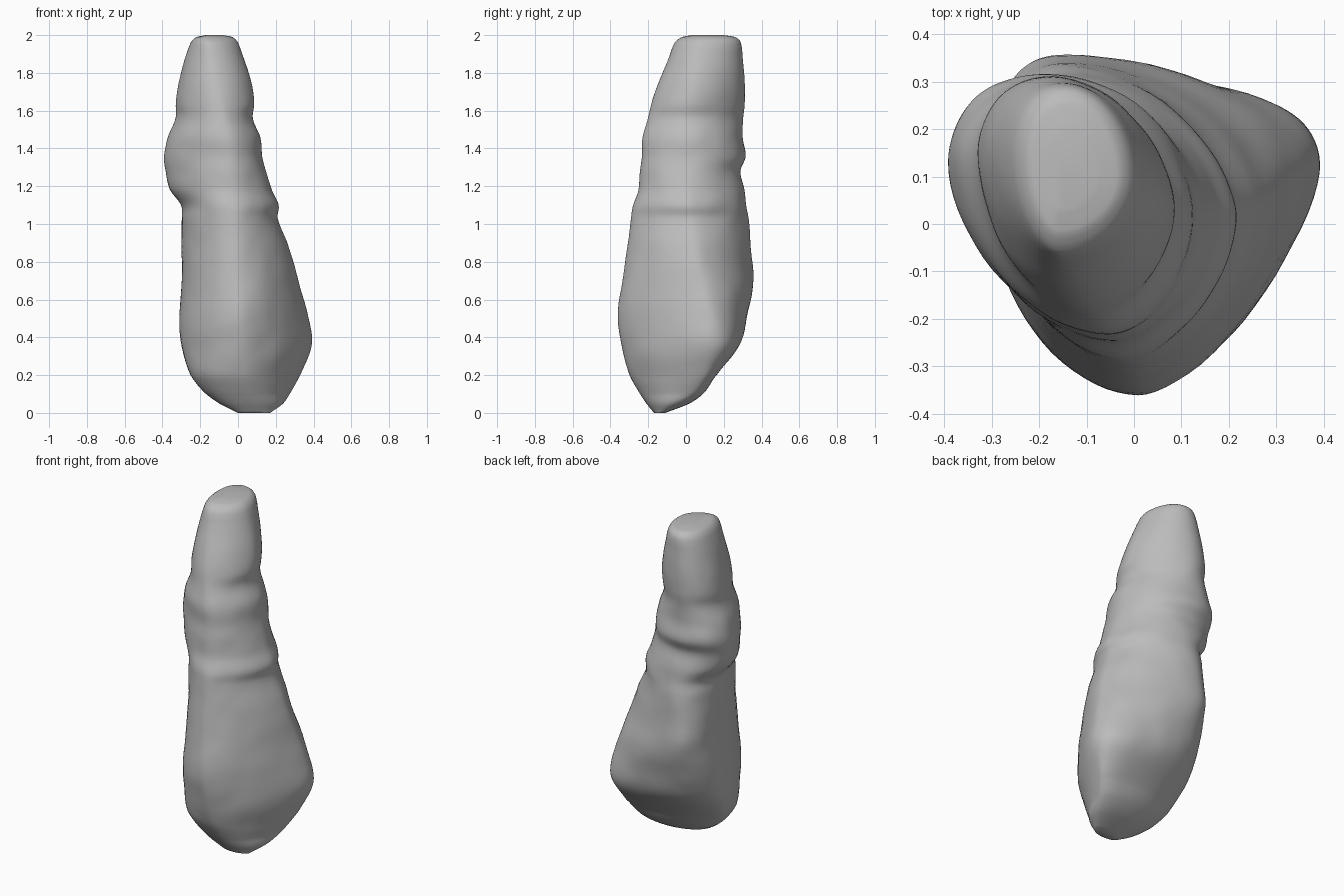
import bpy, bmesh, math
from mathutils import Vector, noise

if "Cube" in bpy.data.objects:
    bpy.data.objects.remove(bpy.data.objects["Cube"], do_unlink=True)

# Cross-section extents up the spire: height, left edge, right edge, front edge, back edge
SECTIONS = [
    (0.00, 0.00, 0.17, -0.17, -0.11), (0.05, -0.10, 0.24, -0.21, 0.02),
    (0.11, -0.18, 0.28, -0.25, 0.10), (0.20, -0.25, 0.33, -0.30, 0.16),
    (0.35, -0.30, 0.39, -0.34, 0.28), (0.50, -0.31, 0.37, -0.36, 0.32),
    (0.70, -0.30, 0.32, -0.34, 0.36), (0.90, -0.30, 0.26, -0.31, 0.34),
    (1.03, -0.30, 0.21, -0.29, 0.33), (1.10, -0.30, 0.22, -0.28, 0.32),
    (1.18, -0.36, 0.18, -0.25, 0.31), (1.28, -0.38, 0.15, -0.24, 0.29),
    (1.36, -0.39, 0.13, -0.23, 0.32), (1.46, -0.37, 0.12, -0.23, 0.30),
    (1.56, -0.33, 0.08, -0.20, 0.30), (1.64, -0.33, 0.09, -0.18, 0.31),
    (1.76, -0.31, 0.07, -0.14, 0.31), (1.88, -0.28, 0.03, -0.09, 0.30),
    (1.96, -0.25, 0.00, -0.06, 0.29), (1.99, -0.22, -0.03, -0.02, 0.26),
    (2.00, -0.17, -0.08, 0.03, 0.20),
]
# Outline shape by height: height, front x, back x, right y, left y,
# then the fullness of the back right, back left, front left and front right corners
SHAPES = [
    (0.0, 0.08, 0.1, -0.13, -0.14, 2.2, 2.0, 2.2, 1.8),
    (0.1, 0.05, 0.14, 0.02, -0.07, 2.5, 1.9, 2.3, 1.7),
    (0.2, 0.03, 0.17, 0.09, -0.03, 2.5, 1.9, 2.3, 1.6),
    (0.36, 0.02, 0.08, 0.13, 0.06, 2.4, 2.0, 2.0, 1.55),
    (0.5, 0.01, -0.02, 0.12, 0.09, 2.0, 2.3, 1.85, 1.55),
    (0.75, 0.0, -0.15, 0.07, 0.11, 1.65, 2.6, 1.85, 1.65),
    (1.1, -0.03, -0.12, 0.02, 0.1, 1.7, 2.2, 1.85, 1.75),
    (1.4, -0.05, -0.18, 0.02, 0.14, 1.95, 2.1, 1.85, 1.95),
    (1.65, -0.1, -0.18, 0.04, 0.14, 1.65, 2.1, 1.85, 1.75),
    (2.0, -0.16, -0.14, 0.1, 0.14, 2.0, 2.2, 1.9, 1.9),
]
STEPS = 5
QUARTER = 20


def shape_at(z):
    """Outline shape blended between the two nearest heights."""
    for a, b in zip(SHAPES, SHAPES[1:]):
        if z <= b[0]:
            t = (z - a[0]) / (b[0] - a[0])
            return [p + (q - p) * t for p, q in zip(a, b)][1:]
    return SHAPES[-1][1:]


def smooth_rows(rows):
    """Cubic interpolation between the rows, with slopes taken over height."""
    def slope(i):
        lo, hi = rows[max(i - 1, 0)], rows[min(i + 1, len(rows) - 1)]
        return [(h - l) / (hi[0] - lo[0]) for l, h in zip(lo, hi)]
    for i in range(len(rows) - 1):
        a, b, sa, sb = rows[i], rows[i + 1], slope(i), slope(i + 1)
        d = b[0] - a[0]
        for k in range(STEPS):
            t = k / STEPS
            e = t * t * (3 - 2 * t)
            row = [p + (q - p) * e + d * (m * t * (1 - t) ** 2 - n * t * t * (1 - t))
                   for p, q, m, n in zip(a, b, sa, sb)]
            row[0] = a[0] + d * t
            yield row
    yield list(rows[-1])


def outline(row):
    """Closed outline made of four rounded corners with their own fullness."""
    z, left, right, front, back = row
    fx, bx, ry, ly, *powers = shape_at(z)
    fx, bx = (min(max(x, left), right) for x in (fx, bx))
    ry, ly = (min(max(y, front), back) for y in (ry, ly))
    corners = [(bx, ry, right, back), (bx, ly, left, back),
               (fx, ly, left, front), (fx, ry, right, front)]
    points = []
    for q, ((cx, cy, ex, ey), power) in enumerate(zip(corners, powers)):
        for k in range(QUARTER):
            angle = (q + k / QUARTER) * math.pi / 2
            u = abs(math.cos(angle)) ** (2 / power)
            v = abs(math.sin(angle)) ** (2 / power)
            points.append(Vector((cx + (ex - cx) * u, cy + (ey - cy) * v, z)))
    return points


# Rock spire skin
bm = bmesh.new()
rings = [[bm.verts.new(p) for p in outline(row)] for row in smooth_rows(SECTIONS)]
for low, high in zip(rings, rings[1:]):
    for i in range(len(low)):
        j = (i + 1) % len(low)
        bm.faces.new((low[i], low[j], high[j], high[i]))
bm.faces.new(reversed(rings[0]))
bm.faces.new(rings[-1])

# Soften the creases between the corners
inner = [v for ring in rings[1:-1] for v in ring]
for _ in range(2):
    bmesh.ops.smooth_vert(bm, verts=inner, factor=0.5,
                          use_axis_x=True, use_axis_y=True, use_axis_z=False)
bm.normal_update()

# Slight weathering, fading out towards the flat ends
for v in inner:
    fade = min(1, v.co.z * 3, (2 - v.co.z) * 3)
    bump = noise.noise(v.co * 5) + 0.4 * noise.noise(v.co * 11)
    v.co += Vector((v.normal.x, v.normal.y, 0)) * bump * 0.006 * fade

mesh = bpy.data.meshes.new("rock_spire")
bm.to_mesh(mesh)
bm.free()
spire = bpy.data.objects.new("rock_spire", mesh)
bpy.context.collection.objects.link(spire)

# Plain grey stone
stone = bpy.data.materials.new("grey_stone")
stone.use_nodes = True
grey = (0.5, 0.5, 0.5, 1)
stone.diffuse_color = grey
stone.node_tree.nodes["Principled BSDF"].inputs["Base Color"].default_value = grey
mesh.materials.append(stone)

bpy.context.view_layer.objects.active = spire
spire.select_set(True)
bpy.ops.object.shade_smooth_by_angle(angle=math.radians(60))
